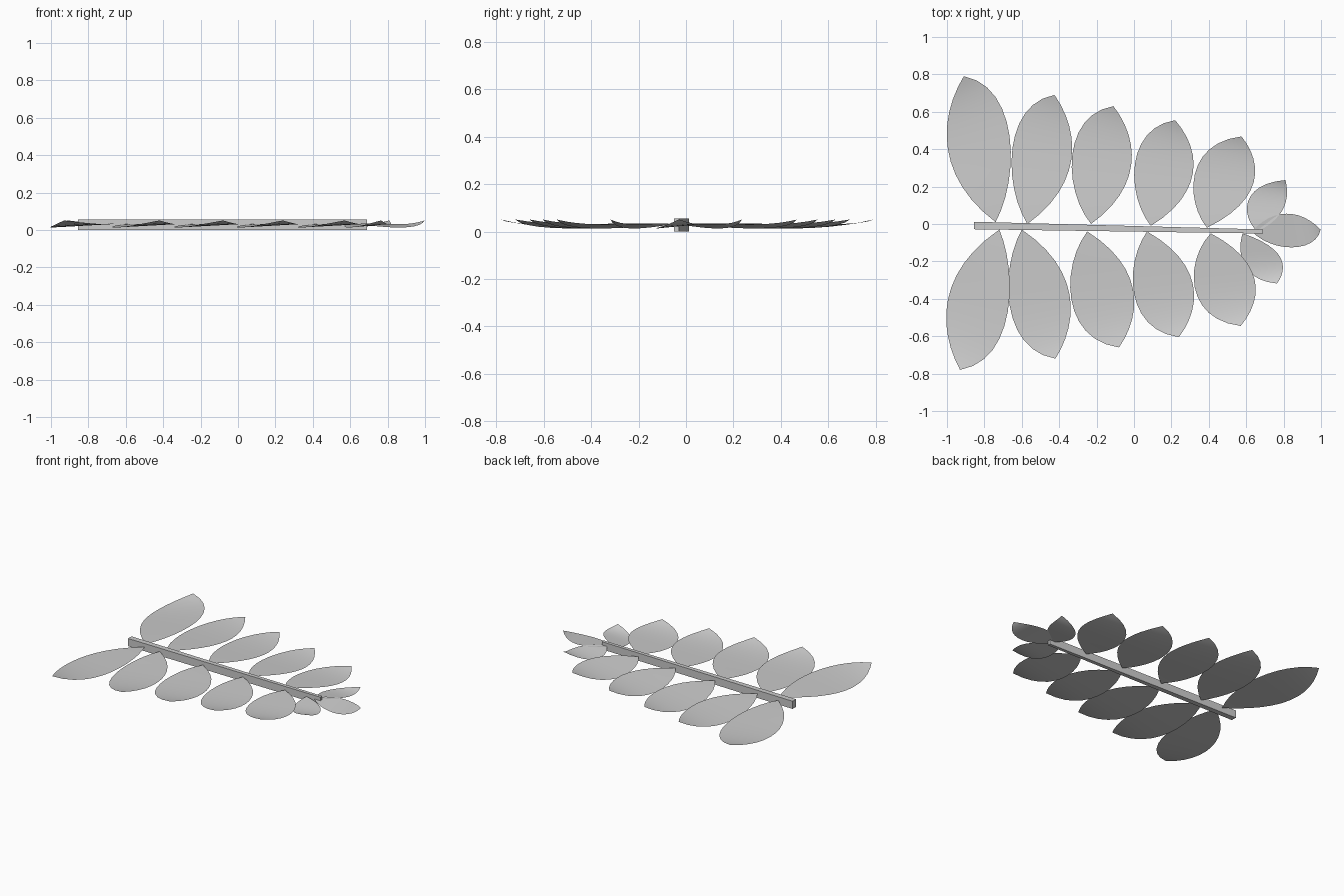
import bpy, bmesh, math
from mathutils import Vector

if "Cube" in bpy.data.objects:
    bpy.data.objects.remove(bpy.data.objects["Cube"])

ROWS, COLS = 12, 6


def bezier(p0, p1, p2, p3, s):
    r = 1 - s
    return p0 * r**3 + 3 * p1 * r * r * s + 3 * p2 * r * s * s + p3 * s**3


def side(base, tip, extreme, s, blunt):
    """Curved leaf edge from base to tip that bulges out to the given extreme."""
    c = (extreme - (base[0] + tip[0]) / 8) / 0.75
    length = tip[1] - base[1]
    y1, y2 = base[1] + 0.3 * length, base[1] + (0.93 if blunt else 0.7) * length
    return Vector((bezier(base[0], c, c, tip[0], s), bezier(base[1], y1, y2, tip[1], s)))


def leaf(name, base, tip, low, high, swap=False):
    """Thin leaf sheet; swap runs the leaf along x instead of y."""
    lean = tip[0] > base[0]
    bm = bmesh.new()
    grid = []
    for i in range(ROWS + 1):
        t = i / ROWS
        a = side(base, tip, low, t, lean)
        b = side(base, tip, high, t, not lean)
        row = []
        for j in range(COLS + 1):
            u = j / COLS
            p = a.lerp(b, u)
            # dip before the tip, curl up at the end, gentle tilt across
            z = 0.031 - 0.02 * t * math.sin(math.pi * t) + 0.02 * t**4
            z += 0.018 * (u - 0.5) * math.sin(math.pi * t)
            row.append(bm.verts.new((p.y, p.x, z) if swap else (p.x, p.y, z)))
        grid.append(row)
    for i in range(ROWS):
        for j in range(COLS):
            bm.faces.new((grid[i][j], grid[i][j + 1], grid[i + 1][j + 1], grid[i + 1][j]))
    bmesh.ops.remove_doubles(bm, verts=bm.verts, dist=1e-5)
    for f in bm.faces:
        f.normal_update()
        if f.normal.z < 0:
            f.normal_flip()
        f.smooth = True
    mesh = bpy.data.meshes.new(name)
    bm.to_mesh(mesh)
    bm.free()
    bpy.context.collection.objects.link(bpy.data.objects.new(name, mesh))


# Leaflets: base, tip, lowest x, highest x
back = [((-0.74, 0.01), (-0.91, 0.79), -0.995, -0.665),
        ((-0.57, 0.00), (-0.425, 0.69), -0.65, -0.335),
        ((-0.23, 0.00), (-0.11, 0.63), -0.33, -0.015),
        ((0.09, -0.01), (0.22, 0.555), 0.005, 0.315),
        ((0.39, -0.02), (0.575, 0.468), 0.325, 0.64),
        ((0.66, -0.04), (0.81, 0.235), 0.61, 0.805)]
front = [((-0.72, -0.03), (-0.93, -0.78), -0.995, -0.675),
         ((-0.60, -0.03), (-0.42, -0.72), -0.665, -0.345),
         ((-0.25, -0.04), (-0.08, -0.66), -0.335, -0.005),
         ((0.07, -0.04), (0.24, -0.605), 0.00, 0.315),
         ((0.41, -0.05), (0.57, -0.545), 0.325, 0.645),
         ((0.58, -0.05), (0.765, -0.318), 0.585, 0.785)]
for label, leaves in (("back", back), ("front", front)):
    for n, data in enumerate(leaves, 1):
        leaf(f"{label}_leaflet_{n}", *data)
leaf("end_leaflet", (-0.04, 0.63), (-0.03, 0.998), -0.125, 0.055, swap=True)

# Stem: tapered square bar
ends = [(-0.855, -0.008, 0.02), (0.69, -0.04, 0.011)]
verts = [(x, y + sy * w, z) for x, y, w in ends
         for sy, z in ((-1, 0), (1, 0), (1, 0.055), (-1, 0.055))]
faces = [(0, 3, 2, 1), (4, 5, 6, 7)] + [
    (k, (k + 1) % 4, (k + 1) % 4 + 4, k + 4) for k in range(4)]
mesh = bpy.data.meshes.new("stem")
mesh.from_pydata(verts, [], faces)
bm = bmesh.new()
bm.from_mesh(mesh)
bmesh.ops.recalc_face_normals(bm, faces=bm.faces)
bm.to_mesh(mesh)
bm.free()
bpy.context.collection.objects.link(bpy.data.objects.new("stem", mesh))
